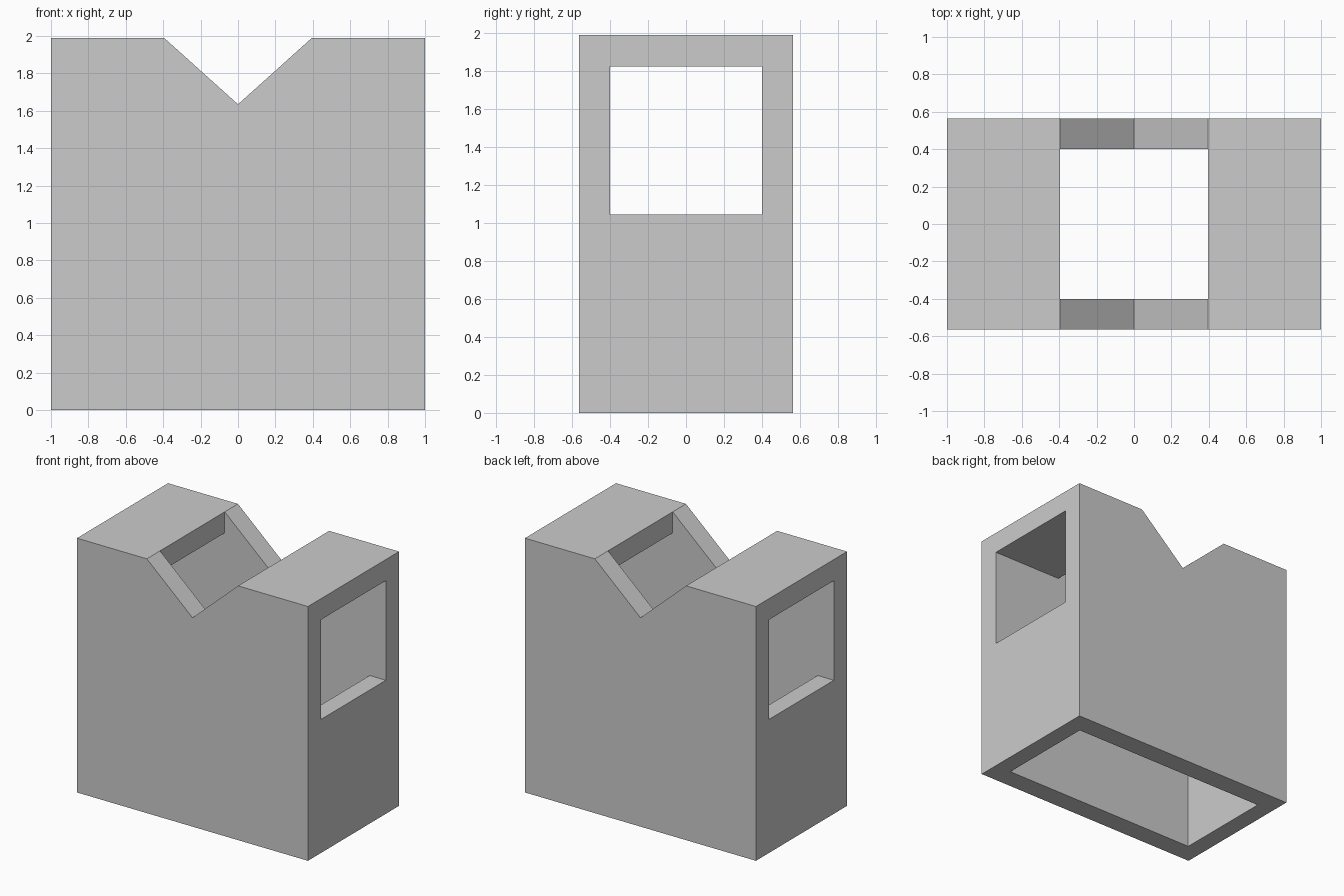
import bpy
import bmesh

cube = bpy.data.objects.get("Cube")
if cube:
    bpy.data.objects.remove(cube, do_unlink=True)

# Main dimensions
HALF_W, HALF_D, TOP = 1.0, 0.563, 1.99
INNER_W, INNER_D = 0.86, 0.4
WINDOW_LOW, WINDOW_HIGH = 1.045, 1.825
NOTCH_W, NOTCH_Z = 0.395, 1.635
OVER = 0.2  # how far the cutter passes the body

grey = bpy.data.materials.new("light grey")
grey.use_nodes = True
colour = (0.6, 0.6, 0.6, 1.0)
grey.diffuse_color = colour
grey.node_tree.nodes["Principled BSDF"].inputs["Base Color"].default_value = colour


def extruded_profile(name, half_profile, half_depth):
    """Mirror an x-z half profile in x and extrude it along y."""
    mirrored = [(-x, z) for x, z in reversed(half_profile) if x > 0]
    bm = bmesh.new()
    face = bm.faces.new([bm.verts.new((x, -half_depth, z))
                         for x, z in half_profile + mirrored])
    result = bmesh.ops.extrude_face_region(bm, geom=[face])
    verts = [v for v in result["geom"] if isinstance(v, bmesh.types.BMVert)]
    bmesh.ops.translate(bm, verts=verts, vec=(0, 2 * half_depth, 0))
    bmesh.ops.recalc_face_normals(bm, faces=bm.faces)
    mesh = bpy.data.meshes.new(name)
    bm.to_mesh(mesh)
    bm.free()
    mesh.materials.append(grey)
    obj = bpy.data.objects.new(name, mesh)
    bpy.context.collection.objects.link(obj)
    return obj


# Housing block with the V notch across its top
housing = extruded_profile("notched_housing", [
    (HALF_W, 0), (HALF_W, TOP), (NOTCH_W, TOP), (0, NOTCH_Z)], HALF_D)

# Hollow: open base, side windows and top opening in one profile
hollow = extruded_profile("hollow_cutter", [
    (INNER_W, -OVER), (INNER_W, WINDOW_LOW),
    (HALF_W + OVER, WINDOW_LOW), (HALF_W + OVER, WINDOW_HIGH),
    (NOTCH_W, WINDOW_HIGH), (NOTCH_W, TOP + OVER)], INNER_D)
hollow.hide_render = True

cut = housing.modifiers.new("hollow", 'BOOLEAN')
cut.operation = 'DIFFERENCE'
cut.solver = 'EXACT'
cut.object = hollow

bpy.context.view_layer.objects.active = housing
bpy.ops.object.modifier_apply(modifier=cut.name)
bpy.data.objects.remove(hollow, do_unlink=True)
